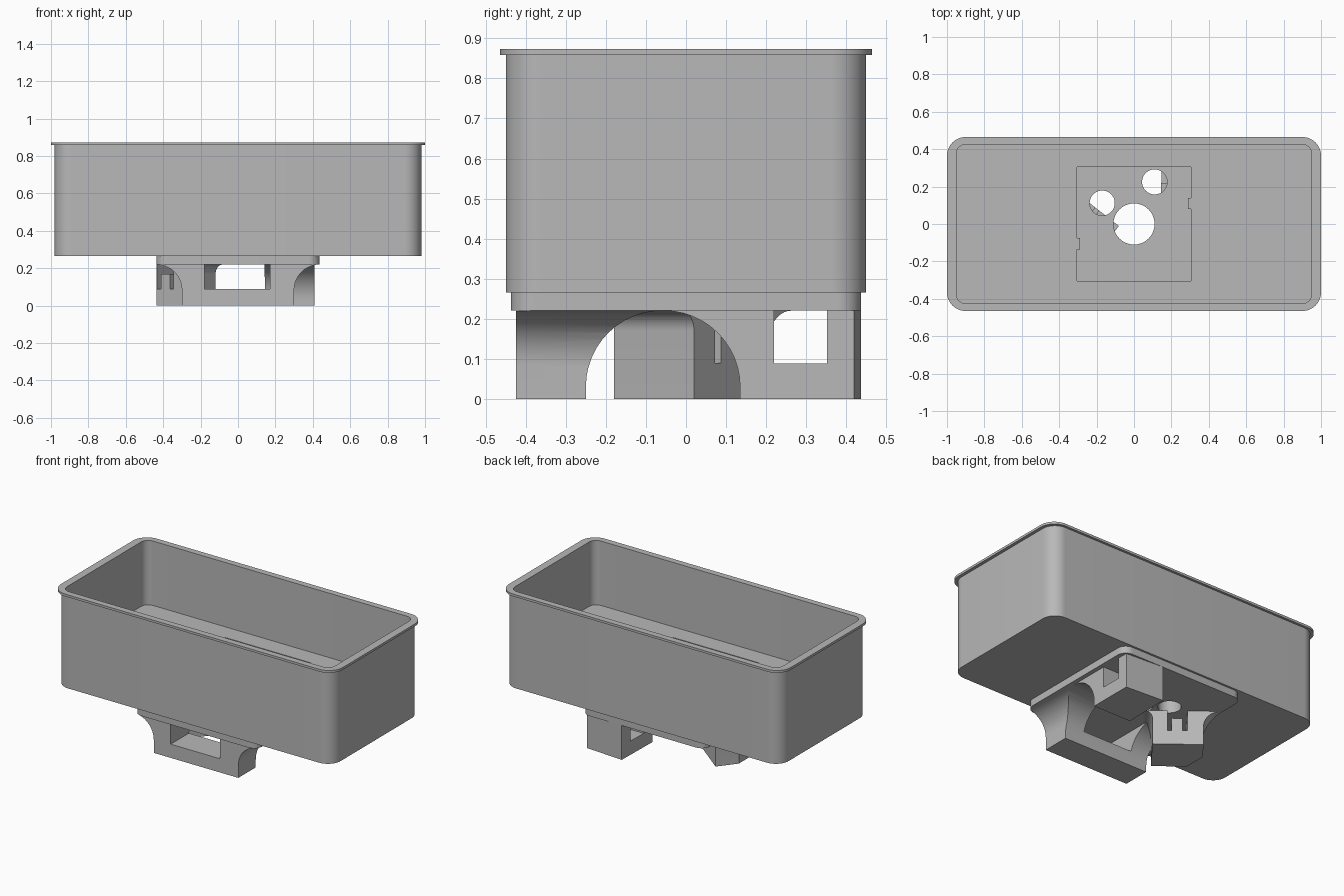
import bpy, bmesh, math
from mathutils import Matrix, Vector

cube = bpy.data.objects.get("Cube")
if cube:
    bpy.data.objects.remove(cube, do_unlink=True)

grey = bpy.data.materials.new("plain_grey")
grey.use_nodes = True
grey.diffuse_color = (0.48, 0.48, 0.48, 1)
grey.node_tree.nodes["Principled BSDF"].inputs["Base Color"].default_value = grey.diffuse_color

X, Y, Z = Vector((1, 0, 0)), Vector((0, 1, 0)), Vector((0, 0, 1))


def prism(name, outline, low, high, axes=(X, Y, Z), origin=(0, 0, 0)):
    """Extrude a 2D outline in the plane of axes 0 and 1 along axis 2."""
    a, b, c = axes
    o = Vector(origin)
    bm = bmesh.new()
    rings = [[bm.verts.new(o + a * p + b * q + c * h) for p, q in outline] for h in (low, high)]
    for ring in rings:
        bm.faces.new(ring)
    n = len(outline)
    for i in range(n):
        j = (i + 1) % n
        bm.faces.new((rings[0][i], rings[0][j], rings[1][j], rings[1][i]))
    bmesh.ops.recalc_face_normals(bm, faces=bm.faces)
    mesh = bpy.data.meshes.new(name)
    bm.to_mesh(mesh)
    bm.free()
    mesh.materials.append(grey)
    obj = bpy.data.objects.new(name, mesh)
    bpy.context.collection.objects.link(obj)
    return obj


def arc(cx, cy, r, start, end, steps=12):
    return [(cx + r * math.cos(math.radians(start + (end - start) * i / steps)),
             cy + r * math.sin(math.radians(start + (end - start) * i / steps)))
            for i in range(steps + 1)]


def rounded(hx, hy, r):
    pts = []
    for k, (sx, sy) in enumerate(((1, 1), (-1, 1), (-1, -1), (1, -1))):
        pts += arc(sx * (hx - r), sy * (hy - r), r, 90 * k, 90 * k + 90)
    return pts


def rect(x0, x1, y0, y1):
    return [(x0, y0), (x1, y0), (x1, y1), (x0, y1)]


def flared(a0, r0, a1, r1, top=0.22):
    """Leg profile standing on zero, flaring out at the top by a radius on each side."""
    right = arc(a1 + r1, top - r1, r1, 180, 90) if r1 else [(a1, top)]
    left = arc(a0 - r0, top - r0, r0, 90, 0) if r0 else [(a0, top)]
    return [(a0, 0), (a1, 0)] + right + left


def combine(obj, tool, operation="DIFFERENCE"):
    mod = obj.modifiers.new(operation.lower(), "BOOLEAN")
    mod.operation, mod.solver, mod.object = operation, "EXACT", tool
    bpy.context.view_layer.objects.active = obj
    bpy.ops.object.modifier_apply(modifier=mod.name)
    bpy.data.objects.remove(tool, do_unlink=True)


# Heights shared by the parts
UNDER, BASE, FLOOR, RIM, TOP = 0.22, 0.265, 0.46, 0.858, 0.873

# Tray with a cavity and a square pocket with two small tabs
tray = prism("tray", rounded(0.98, 0.45, 0.09), BASE, RIM)
rim = prism("tray_rim", rounded(1.0, 0.465, 0.1), RIM, TOP)
combine(tray, prism("cavity", rounded(0.95, 0.425, 0.05), FLOOR, 1))
combine(rim, prism("rim_opening", rounded(0.95, 0.425, 0.05), FLOOR, 1))
s, t = 0.305, 0.29
pocket = [(-s, -s), (s, -s), (s, 0.08), (t, 0.08), (t, 0.14), (s, 0.14),
          (s, s), (-s, s), (-s, -0.075), (t * -1, -0.075), (-t, -0.135), (-s, -0.135)]
combine(tray, prism("pocket", pocket, 0.3, 0.6))

# Mounting plate under the tray
PLATE = rounded(0.437, 0.437, 0.06)
plate = prism("mounting_plate", PLATE, UNDER, BASE)

# Round holes through the tray floor and the plate
for x, y, r in ((0, 0, 0.11), (0.11, 0.225, 0.067), (-0.17, 0.112, 0.067)):
    for part in (tray, plate):
        combine(part, prism("hole", arc(x, y, r, 0, 352.5, 47), 0.1, 0.6))

# Front leg: flares sideways and backwards, window from front to back
front_leg = prism("front_leg", flared(-0.3, 0.137, 0.3, 0.137), -0.43, 0.0, (X, Z, Y))
combine(front_leg, prism("side_profile", flared(-0.425, 0, -0.25, 0.19), -0.6, 0.6, (Y, Z, X)), "INTERSECT")
combine(front_leg, prism("front_window", rect(-0.18, 0.17, 0.088, 0.3), -0.6, 0.1, (X, Z, Y)))

# Back leg: arches towards the front leg, window from side to side
back_leg = prism("back_leg", [(0.41, 0.42), (0.15, 0.437), (0.14, -0.06), (0.41, -0.06)], 0, UNDER)
combine(back_leg, prism("side_profile", flared(0.135, 0.19, 0.5, 0), -0.1, 0.6, (Y, Z, X)), "INTERSECT")
combine(back_leg, prism("back_window", rect(0.22, 0.352, 0.088, 0.3), 0, 0.6, (Y, Z, X)))

# Turned leg: stands at an angle, trimmed by the plate edge, window with a middle post
U, V = Vector((-0.787, 0.617, 0)), Vector((0.617, 0.787, 0))
frame = dict(axes=(U, Z, V), origin=(-0.12, 0.02, 0))
turned_leg = prism("turned_leg", flared(0, 0.05, 0.292, 0.1), -0.254, 0, **frame)
notch = [(0.085, 0.09), (0.11, 0.09), (0.11, 0.17), (0.172, 0.17),
         (0.172, 0.09), (0.2, 0.09), (0.2, 0.3), (0.085, 0.3)]
combine(turned_leg, prism("turned_window", notch, -0.5, 0.2, **frame))

# Trim the legs to the plate outline
for leg in (front_leg, turned_leg, back_leg):
    combine(leg, prism("trim", PLATE, -0.1, 0.5), "INTERSECT")

# Smooth the round surfaces and keep edges sharp
bpy.ops.object.select_all(action="DESELECT")
for part in (tray, rim, plate, front_leg, back_leg, turned_leg):
    part.select_set(True)
    bpy.context.view_layer.objects.active = part
bpy.ops.object.shade_smooth_by_angle(angle=math.radians(30))
